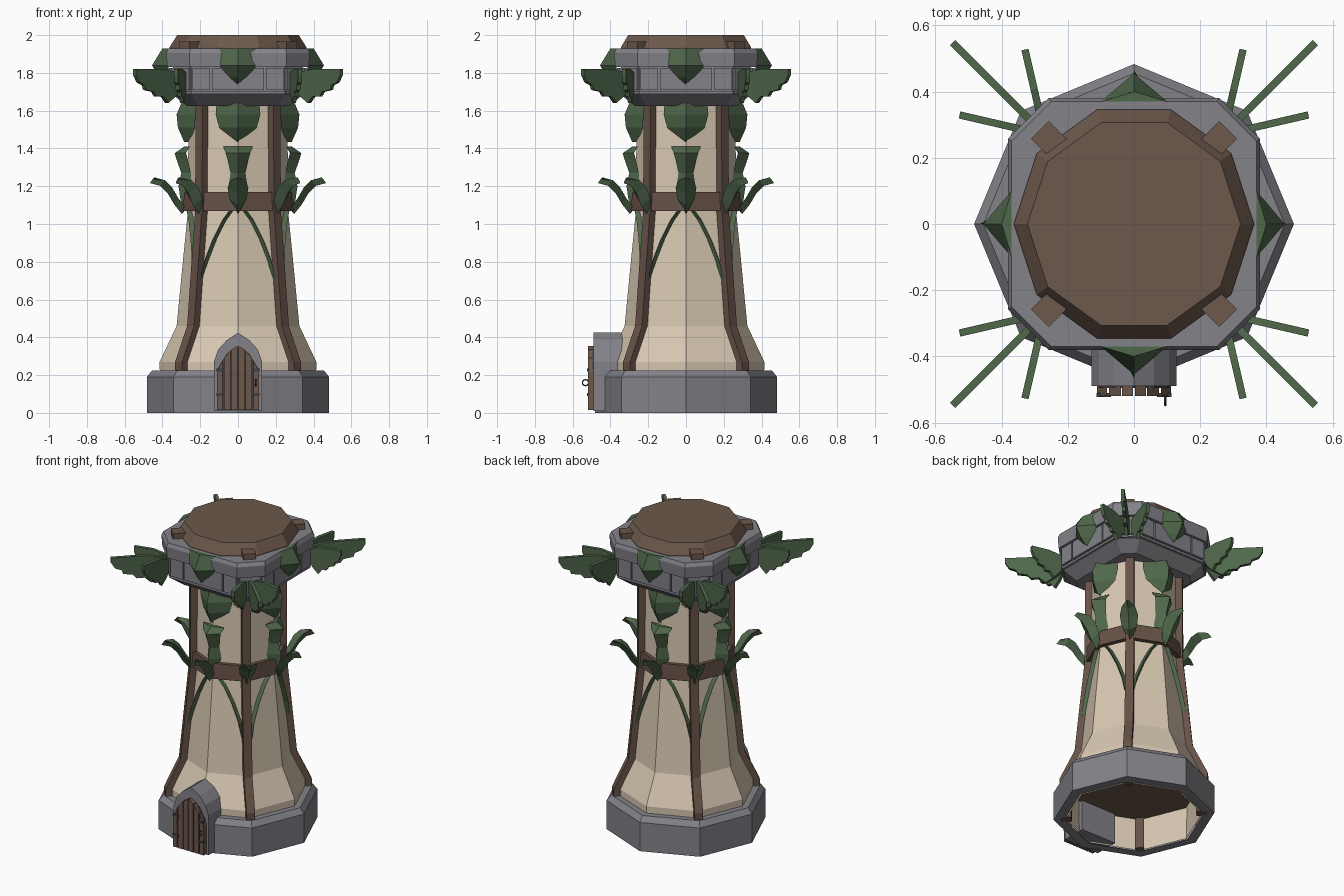
import bpy, bmesh, math
from mathutils import Matrix, Vector

if "Cube" in bpy.data.objects:
    bpy.data.objects.remove(bpy.data.objects["Cube"])


def mat(name, r, g, b):
    m = bpy.data.materials.new(name)
    lin = [((c / 255 + 0.055) / 1.055) ** 2.4 for c in (r, g, b)]
    m.diffuse_color = (*lin, 1)
    m.use_nodes = True
    m.node_tree.nodes["Principled BSDF"].inputs["Base Color"].default_value = m.diffuse_color
    return m


WALL = mat("cream_plaster", 216, 200, 178)
STONE = mat("grey_stone", 130, 130, 137)
WOOD = mat("brown_wood", 108, 88, 75)
TIMBER = mat("dark_timber", 102, 81, 70)
LEAF = mat("green_leaf", 80, 104, 75)
IRON = mat("dark_iron", 62, 62, 68)


def finish(bm, name, material, angle=0):
    bmesh.ops.transform(bm, matrix=Matrix.Rotation(math.radians(angle), 4, 'Z'), verts=bm.verts)
    bmesh.ops.recalc_face_normals(bm, faces=bm.faces)
    me = bpy.data.meshes.new(name)
    bm.to_mesh(me)
    bm.free()
    ob = bpy.data.objects.new(name, me)
    bpy.context.collection.objects.link(ob)
    me.materials.append(material)
    return ob


def loft(name, rings, material, caps=True, angle=0):
    """Skin a list of closed point rings."""
    bm = bmesh.new()
    vs = [[bm.verts.new(p) for p in ring] for ring in rings]
    n = len(vs[0])
    for a, b in zip(vs, vs[1:]):
        for i in range(n):
            j = (i + 1) % n
            bm.faces.new((a[i], a[j], b[j], b[i]))
    if caps:
        bm.faces.new(vs[0])
        bm.faces.new(vs[-1])
    return finish(bm, name, material, angle)


def ngon(n, r, z):
    return [(r * math.cos(2 * math.pi * i / n), r * math.sin(2 * math.pi * i / n), z) for i in range(n)]


def chamfered(d, a, z):
    """Square of half size d with chamfered corners."""
    return [(d, -a, z), (d, a, z), (a, d, z), (-a, d, z),
            (-d, a, z), (-d, -a, z), (-a, -d, z), (a, -d, z)]


def box(name, x0, x1, y0, y1, z0, z1, material, angle=0):
    rect = lambda z: [(x0, y0, z), (x1, y0, z), (x1, y1, z), (x0, y1, z)]
    return loft(name, [rect(z0), rect(z1)], material, True, angle)


def plate(name, outline, y0, y1, material):
    """Extrude an (x, z) outline along y."""
    return loft(name, [[(x, y, z) for x, z in outline] for y in (y0, y1)], material)


def leaf(name, rows, angle):
    """Folded leaf; rows of (ridge radius, z, half width, fold depth)."""
    rings = [[(r - f, -w, z), (r, 0, z), (r - f, w, z)] for r, z, w, f in rows]
    return loft(name, rings, LEAF, True, angle)


# plastered octagonal shaft and stone foot
profile = [(0.41, 0), (0.415, 0.27), (0.325, 0.46), (0.292, 0.8), (0.265, 1.07), (0.262, 1.64)]
loft("tower_wall", [ngon(8, r, z) for r, z in profile], WALL, False)
foot = [(0.42, 0), (0.483, 0), (0.483, 0.19), (0.455, 0.225), (0.40, 0.225)]
loft("stone_foot", [ngon(8, r, z) for r, z in foot], STONE, False)
loft("inner_floor", [ngon(8, 0.405, 0.21), ngon(8, 0.405, 0.24)], WOOD)

# wooden belt
loft("wood_belt", [ngon(8, 0.295, 1.07), ngon(8, 0.29, 1.17)], TIMBER)

# corbel, parapet band and top ring
loft("corbel", [chamfered(0.27, 0.21, 1.625), chamfered(0.345, 0.245, 1.685),
                chamfered(0.345, 0.245, 1.84)], STONE)
loft("corbel_trim", [chamfered(0.355, 0.25, 1.69), chamfered(0.355, 0.25, 1.705)], STONE)
loft("top_ring", [chamfered(0.375, 0.255, 1.83), chamfered(0.38, 0.258, 1.905),
                  chamfered(0.37, 0.25, 1.928)], STONE)

# roof deck
loft("roof_deck", [ngon(10, 0.363, 1.92), ngon(10, 0.363, 1.935), ngon(10, 0.322, 2.0)], WOOD)

for k in range(4):
    axis, corner = 90 * k, 90 * k + 45

    # stone panels around the parapet
    for y0, y1 in ((-0.24, -0.148), (-0.138, 0.138), (0.148, 0.24)):
        box("parapet_panel", 0.33, 0.365, y0, y1, 1.71, 1.825, STONE, axis)
    box("corner_panel", 0.41, 0.432, -0.065, 0.065, 1.71, 1.825, STONE, corner)

    # corner posts following the wall, and beam ends at the top
    rings = []
    for r, z in profile:
        rings.append([(r - 0.035, -0.026, z), (r + 0.03, -0.026, z),
                      (r + 0.03, 0.026, z), (r - 0.035, 0.026, z)])
    loft("corner_post", rings, TIMBER, True, corner)
    box("beam_end", 0.31, 0.402, -0.038, 0.038, 1.9, 1.965, WOOD, corner)

    # folded leaves under and over the parapet
    leaf("ring_leaf", [(0.40, 1.93, 0.10, 0.03), (0.455, 1.84, 0.10, 0.085),
                       (0.42, 1.78, 0.05, 0.06), (0.385, 1.74, 0.004, 0.03)], axis)
    leaf("hanging_leaf", [(0.30, 1.64, 0.115, 0.08), (0.325, 1.58, 0.118, 0.10),
                          (0.318, 1.51, 0.10, 0.09), (0.285, 1.435, 0.004, 0.03)], axis)

    # upright leaf above the belt
    leaf("upright_leaf", [(0.30, 1.10, 0.03, 0.05), (0.315, 1.2, 0.05, 0.07),
                          (0.30, 1.27, 0.04, 0.05), (0.325, 1.34, 0.055, 0.06),
                          (0.335, 1.375, 0.065, 0.06), (0.285, 1.41, 0.077, 0.03)], axis)

    # leaves curling outward from the belt
    for ang in (axis, corner):
        path = [(0.285, 1.07, 0.012), (0.325, 1.12, 0.045), (0.36, 1.18, 0.055),
                (0.40, 1.22, 0.04), (0.455, 1.235, 0.003)]
        rings = [[(r + 0.012, 0, z - 0.018), (r - 0.012, w, z + 0.012),
                  (r - 0.002, 0, z), (r - 0.012, -w, z + 0.012)] for r, z, w in path]
        loft("curling_leaf", rings, LEAF, True, ang)

    # jagged leaf fronds at the corners
    frond = [(0, 1.80), (0.14, 1.82), (0.345, 1.82), (0.345, 1.79), (0.32, 1.75), (0.28, 1.735),
             (0.27, 1.71), (0.21, 1.70), (0.19, 1.675), (0.14, 1.675), (0.10, 1.64), (0.04, 1.68), (0, 1.72)]
    for turn, scale, start in ((0, 1.0, (0.43, 0)), (32, 0.6, (0.43, 0.03)), (-32, 0.6, (0.43, -0.03))):
        ob = plate("corner_frond", [(x * scale, z) for x, z in frond], -0.011, 0.011, LEAF)
        ob.data.transform(Matrix.Rotation(math.radians(corner), 4, 'Z')
                          @ Matrix.Translation((*start, 0))
                          @ Matrix.Rotation(math.radians(turn), 4, 'Z'))

    # vines running from the belt down to the posts
    for side in (-1, 1):
        rings = []
        for t, z in ((0.12, 1.09), (0.38, 1.02), (0.62, 0.92), (0.82, 0.80), (0.9, 0.70)):
            r = 0.292 + (0.265 - 0.292) * (z - 0.8) / 0.27
            c = Vector((1, 0, 0)).lerp(Vector((0.7071, 0.7071 * side, 0)), t) * r
            out = Vector((math.cos(math.pi / 8), side * math.sin(math.pi / 8), 0))
            tan = Vector((-out.y, out.x, 0))
            c.z = z
            w = 0.016 if z > 0.75 else 0.003
            rings.append([c - tan * w - out * 0.01, c + out * 0.024, c + tan * w - out * 0.01])
        loft("vine", rings, LEAF, True, axis)

# door surround and planked double door
half = [(0.128, 0.01), (0.128, 0.27), (0.105, 0.335), (0.06, 0.385)]
plate("door_surround", half + [(0, 0.425)] + [(-x, z) for x, z in reversed(half)], -0.49, -0.33, STONE)
plate("door_back", [(-0.105, 0.015), (0.105, 0.015), (0.105, 0.24), (0.06, 0.315), (0, 0.345),
                    (-0.06, 0.315), (-0.105, 0.24)], -0.496, -0.48, IRON)
for s in (-1, 1):
    for x0, x1, z0, z1 in ((0.003, 0.036, 0.355, 0.335), (0.04, 0.075, 0.332, 0.29), (0.082, 0.112, 0.28, 0.215)):
        plate("door_plank", [(s * x0, 0.015), (s * x1, 0.015), (s * x1, z1), (s * x0, z0)], -0.519, -0.49, WOOD)
    for z in (0.09, 0.22):
        box("door_hinge", min(s * 0.07, s * 0.113), max(s * 0.07, s * 0.113), -0.523, -0.51, z, z + 0.014, IRON)

# ring handle
bpy.ops.mesh.primitive_torus_add(major_segments=10, minor_segments=5, major_radius=0.016, minor_radius=0.004,
                                 location=(0.095, -0.532, 0.16), rotation=(0, math.pi / 2, 0))
handle = bpy.context.object
handle.name = "door_handle"
handle.data.materials.append(IRON)
